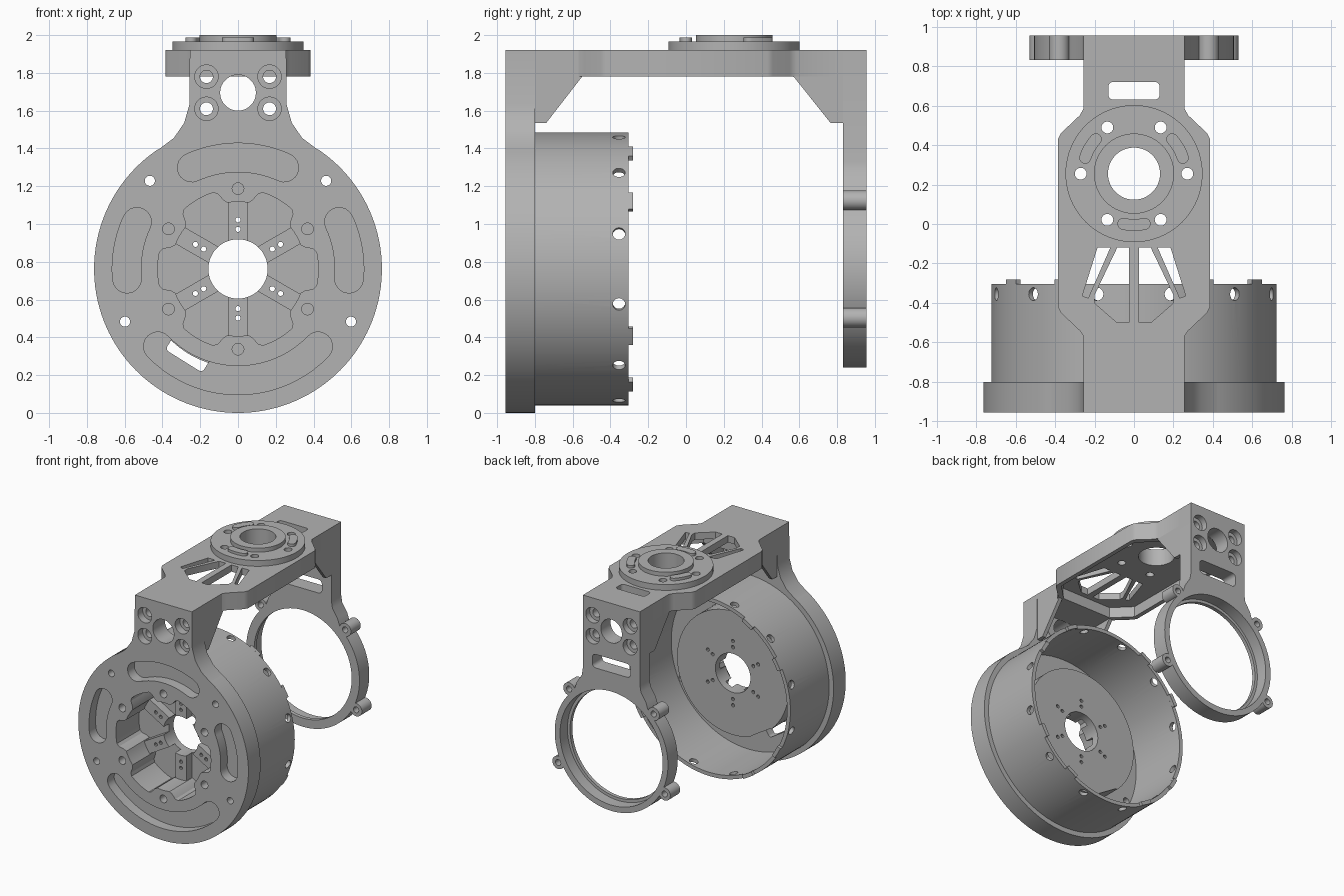
import bpy, bmesh
from math import sin, cos, radians, pi
from mathutils import Matrix

if "Cube" in bpy.data.objects:
    bpy.data.objects.remove(bpy.data.objects["Cube"], do_unlink=True)

metal = bpy.data.materials.new("machined_grey")
metal.use_nodes = True
grey = (0.45, 0.45, 0.45, 1)
metal.diffuse_color = grey
metal.node_tree.nodes["Principled BSDF"].inputs["Base Color"].default_value = grey

HUB = 0.762                      # height of the drum axis
FRONT, SEAT = -0.955, -0.80      # front plate faces
REAR_IN, REAR = 0.83, 0.955      # rear plate faces
PARTS = []


def prism(pts, axis, a, b):
    """Extrude a 2D outline along an axis from a to b."""
    place = {"x": lambda u, v, w: (w, u, v),
             "y": lambda u, v, w: (u, w, v),
             "z": lambda u, v, w: (u, v, w)}[axis]
    bm = bmesh.new()
    lo = [bm.verts.new(place(u, v, a)) for u, v in pts]
    hi = [bm.verts.new(place(u, v, b)) for u, v in pts]
    bm.faces.new(lo)
    bm.faces.new(hi)
    n = len(pts)
    for i in range(n):
        j = (i + 1) % n
        bm.faces.new((lo[i], lo[j], hi[j], hi[i]))
    bmesh.ops.recalc_face_normals(bm, faces=bm.faces)
    me = bpy.data.meshes.new("solid")
    bm.to_mesh(me)
    bm.free()
    me.materials.append(metal)
    ob = bpy.data.objects.new("solid", me)
    bpy.context.collection.objects.link(ob)
    return ob


def polar(r, deg, cx=0, cy=0):
    return cx + r * cos(radians(deg)), cy + r * sin(radians(deg))


def arc(cx, cy, r, a0, a1, n):
    return [polar(r, a0 + (a1 - a0) * i / n, cx, cy) for i in range(n + 1)]


def circle(cx, cy, r, n=28):
    return arc(cx, cy, r, 0, 360, n)[:-1]


def slot(cx, cy, rm, w, a0, a1):
    """Curved slot with round ends."""
    return (arc(cx, cy, rm + w, a0, a1, 20)
            + arc(*polar(rm, a1, cx, cy), w, a1, a1 + 180, 10)[1:-1]
            + arc(cx, cy, rm - w, a1, a0, 20)
            + arc(*polar(rm, a0, cx, cy), w, a0 + 180, a0 + 360, 10)[1:-1])


def rect(x0, x1, y0, y1, r):
    """Rectangle with rounded corners."""
    return (arc(x1 - r, y1 - r, r, 0, 90, 5) + arc(x0 + r, y1 - r, r, 90, 180, 5)
            + arc(x0 + r, y0 + r, r, 180, 270, 5) + arc(x1 - r, y0 + r, r, 270, 360, 5))


def mirrored(half):
    """Close a right-hand outline with its mirror image."""
    return half + [(-u, v) for u, v in reversed(half)]


def combine(ob, others, op="DIFFERENCE"):
    for other in others:
        mod = ob.modifiers.new("cut", "BOOLEAN")
        mod.operation, mod.object, mod.solver = op, other, "EXACT"
    bpy.context.view_layer.update()
    deps = bpy.context.evaluated_depsgraph_get()
    me = bpy.data.meshes.new_from_object(ob.evaluated_get(deps))
    ob.modifiers.clear()
    ob.data = me
    for other in others:
        bpy.data.objects.remove(other, do_unlink=True)
    return ob


def keep(ob, name):
    ob.name = ob.data.name = name
    PARTS.append(ob)


def neck_cutters(outer, inner):
    """Centre bore and four counterbored bolt holes of a neck."""
    mid = outer + (inner - outer) * 0.4
    over = 0.02 if inner > outer else -0.02
    cuts = [prism(circle(0, 1.695, 0.095), "y", outer - over, inner + over)]
    for x in (-0.167, 0.167):
        for z in (1.61, 1.78):
            cuts.append(prism(circle(x, z, 0.062), "y", outer - over, mid))
            cuts.append(prism(circle(x, z, 0.034), "y", outer - over, inner + over))
    return cuts


SPOKES = range(30, 390, 60)

# Front plate with neck, hub platform behind it
neck = [(0.42, 1.395), (0.34, 1.455), (0.285, 1.535), (0.258, 1.63), (0.255, 1.92)]
outline = arc(0, HUB, 0.762, 123.5, 416.5, 110) + neck + [(-x, z) for x, z in reversed(neck)]
plate = prism(outline, "y", FRONT, SEAT)
combine(plate, [prism(circle(0, HUB, 0.5, 72), "y", -0.85, -0.6)], "UNION")


def lobe(a):
    return 0.425 - 0.07 * min(1, max(0, cos(radians(6 * (a - 30))) * 1.8 + 0.2))


pocket = [polar(lobe(a), a, 0, HUB) for a in range(0, 360, 3)]
cuts = [prism(pocket, "y", FRONT - 0.02, -0.66),
        prism(circle(0, HUB, 0.157, 48), "y", -0.7, -0.55)]
for a0, a1 in ((65.5, 114.5), (155, 185), (-5, 25), (224, 316)):
    cuts.append(prism(slot(0, HUB, 0.59, 0.076, a0, a1), "y", FRONT - 0.02, -0.87))
for a in SPOKES:
    p = polar(0.425, a, 0, HUB)
    cuts.append(prism(circle(*p, 0.031, 16), "y", FRONT - 0.02, -0.87))
    for r in (0.21, 0.26):
        cuts.append(prism(circle(*polar(r, a, 0, HUB), 0.014, 10), "y", -0.7, -0.55))
for a in (45, 135, 205, 335):
    cuts.append(prism(circle(*polar(0.66, a, 0, HUB), 0.027, 18), "y", FRONT - 0.02, -0.75))
window = prism(rect(-0.115, 0.115, -0.042, 0.042, 0.02), "y", -0.93, -0.55)
window.data.transform(Matrix.Translation((-0.265, 0, 0.31)) @ Matrix.Rotation(radians(32), 4, "Y"))
cuts.append(window)
keep(combine(plate, cuts + neck_cutters(FRONT, SEAT)), "front_plate")

# Ribs on the pocket floor
ribs = None
for a in SPOKES[:3]:
    bar = prism(rect(-0.375, 0.375, -0.05, 0.05, 0.005), "y", -0.73, -0.655)
    bar.data.transform(Matrix.Translation((0, 0, HUB)) @ Matrix.Rotation(-radians(a), 4, "Y"))
    ribs = combine(ribs, [bar], "UNION") if ribs else bar
cuts = [prism(circle(0, HUB, 0.157, 48), "y", -0.8, -0.6)]
for a in SPOKES:
    for r in (0.21, 0.26):
        cuts.append(prism(circle(*polar(r, a, 0, HUB), 0.014, 10), "y", -0.8, -0.6))
keep(combine(ribs, cuts), "pocket_ribs")

# Drum wall with radial screw holes
drum = prism(circle(0, HUB, 0.722, 112), "y", SEAT, -0.305)
combine(drum, [prism(circle(0, HUB, 0.692, 112), "y", SEAT - 0.02, -0.28)])
cuts = []
for k in range(12):
    hole = prism(circle(0, -0.355, 0.033, 16), "z", 0.6, 0.8)
    hole.data.transform(Matrix.Translation((0, 0, HUB)) @ Matrix.Rotation(radians(15 + 30 * k), 4, "Y"))
    cuts.append(hole)
keep(combine(drum, cuts), "drum_wall")

# Locating tabs on the drum rim
for a in (30, 60, 120, 150, 210, 240, 300, 330):
    sector = arc(0, HUB, 0.722, a - 4, a + 4, 4) + arc(0, HUB, 0.692, a + 4, a - 4, 4)
    keep(prism(sector, "y", -0.305, -0.28), "rim_tab")

# Rear frame: neck, clamp ring and lugs
RING = 0.747
half = [(0.36, 1.05), (0.31, 1.2), (0.265, 1.27), (0.255, 1.33), (0.255, 1.92)]
frame = prism(mirrored(half), "y", REAR_IN, REAR)
adds, cuts = [prism(circle(0, RING, 0.507, 96), "y", REAR_IN, REAR)], []
for a in (45, 135, 207, 333):
    p = polar(0.535, a, 0, RING)
    adds.append(prism(circle(*p, 0.052, 24), "y", REAR_IN, REAR))
    cuts.append(prism(circle(*p, 0.024, 16), "y", REAR_IN - 0.02, REAR + 0.02))
combine(frame, adds, "UNION")
cuts += [prism(circle(0, RING, 0.437, 96), "y", REAR_IN - 0.02, REAR + 0.02),
         prism(circle(0, RING, 0.46, 96), "y", 0.86, REAR + 0.02),
         prism(rect(-0.17, 0.17, 1.36, 1.47, 0.03), "y", REAR_IN - 0.02, REAR + 0.02)]
keep(combine(frame, cuts + neck_cutters(REAR, REAR_IN)), "rear_frame")

# Top arm, hollow underneath, with truss windows
CY = 0.255
half = [(0.255, SEAT), (0.255, -0.57), (0.275, -0.54), (0.37, -0.45), (0.385, -0.42),
        (0.385, 0.43), (0.37, 0.46), (0.275, 0.55), (0.255, 0.585), (0.255, REAR_IN)]
arm = prism(mirrored(half), "z", 1.78, 1.92)
inner = [(0.22, -0.54), (0.35, -0.41), (0.35, 0.42), (0.22, 0.55)]
combine(arm, [prism(mirrored(inner), "z", 1.75, 1.865)])
cuts = [prism(rect(-0.13, 0.13, 0.63, 0.72, 0.025), "z", 1.7, 2)]
outer_gap = [(0.185, -0.12), (0.12, -0.12), (0.232, -0.375), (0.262, -0.365)]
inner_gap = [(0.085, -0.12), (0.025, -0.12), (0.025, -0.5), (0.085, -0.5), (0.2, -0.4), (0.2, -0.36)]
for s in (-1, 1):
    for gap in (outer_gap, inner_gap):
        cuts.append(prism([(s * x, y) for x, y in gap], "z", 1.7, 2))


def flange_cutters():
    bolts = [polar(0.27, a, 0, CY) for a in range(0, 360, 60)]
    return ([prism(circle(0, CY, 0.132, 48), "z", 1.7, 2.1)]
            + [prism(circle(*p, 0.03, 18), "z", 1.7, 2.1) for p in bolts])


keep(combine(arm, cuts + flange_cutters()), "top_arm")

# Mounting flange and its raised pads
flange = prism(circle(0, CY, 0.347, 80), "z", 1.92, 1.967)
combine(flange, [prism(circle(0, CY, 0.203, 64), "z", 1.93, 2.0)], "UNION")
keep(combine(flange, flange_cutters()), "mounting_flange")
for a in (30, 150, 270):
    keep(prism(slot(0, CY, 0.26, 0.03, a - 12, a + 12), "z", 1.96, 1.988), "flange_pad")

# Side gussets under the arm
front_gusset = [(SEAT, 1.78), (SEAT, 1.535), (-0.74, 1.535), (-0.55, 1.78)]
rear_gusset = [(REAR_IN, 1.78), (REAR_IN, 1.535), (0.765, 1.535), (0.57, 1.78)]
for name, pts in (("front_gusset", front_gusset), ("rear_gusset", rear_gusset)):
    for x0, x1 in ((-0.255, -0.225), (0.225, 0.255)):
        keep(prism(pts, "x", x0, x1), name)

# Smooth the round faces, keep edges crisp
bpy.ops.object.select_all(action="DESELECT")
for ob in PARTS:
    ob.select_set(True)
bpy.context.view_layer.objects.active = PARTS[0]
bpy.ops.object.shade_smooth_by_angle(angle=radians(30))
